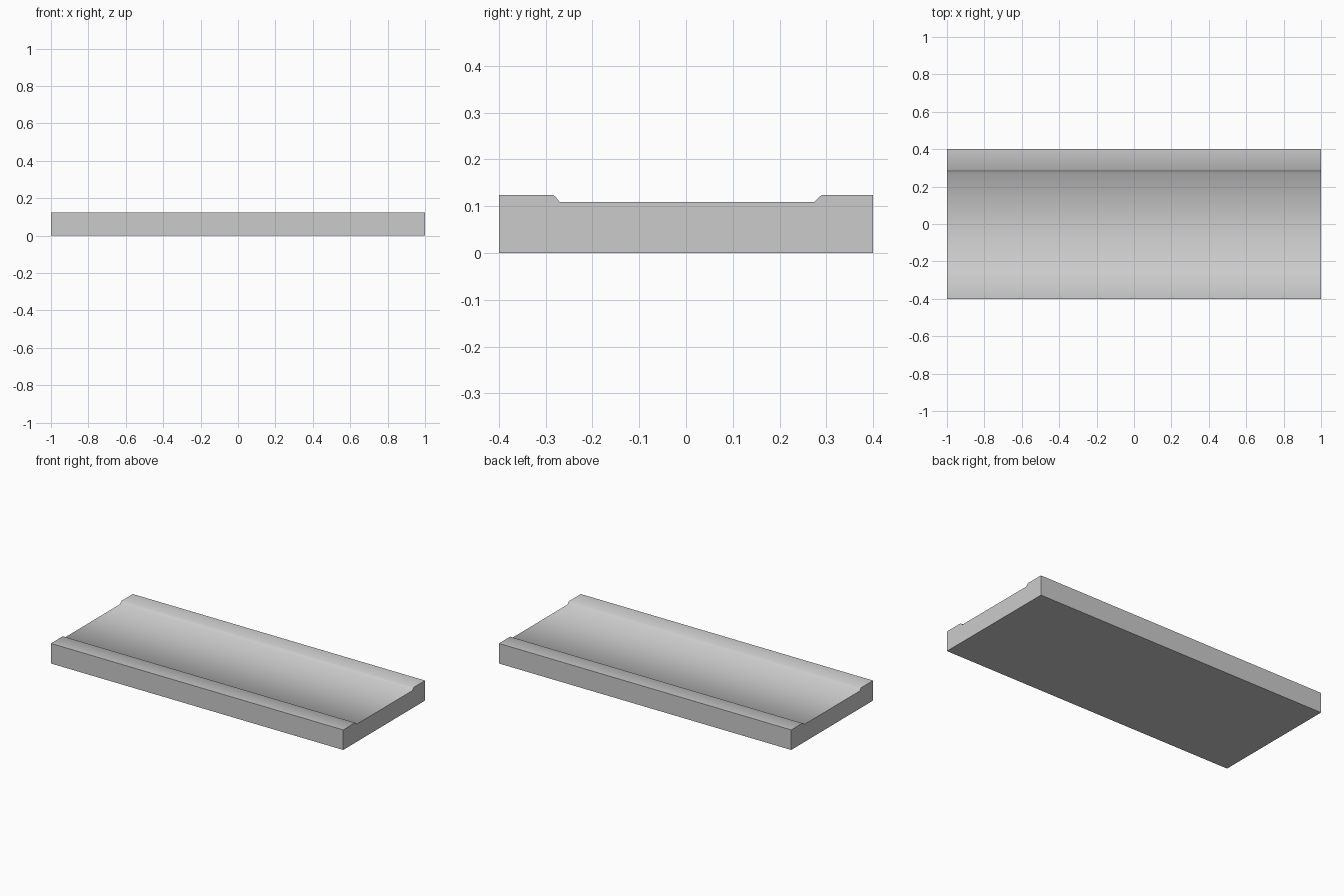
import bpy, bmesh, math

if "Cube" in bpy.data.objects:
    bpy.data.objects.remove(bpy.data.objects["Cube"])

# Cross-section in (y, z): slab with a shallow channel between two raised rims
profile = [
    (-0.40, 0.0), (0.40, 0.0), (0.40, 0.124), (0.291, 0.124),
    (0.285, 0.120), (0.274, 0.109), (-0.270, 0.109),
    (-0.279, 0.120), (-0.284, 0.124), (-0.40, 0.124),
]

# Extrude the cross-section along the length
bm = bmesh.new()
end = bm.faces.new([bm.verts.new((-1.0, y, z)) for y, z in profile])
result = bmesh.ops.extrude_face_region(bm, geom=[end], use_keep_orig=True)
moved = [v for v in result["geom"] if isinstance(v, bmesh.types.BMVert)]
bmesh.ops.translate(bm, verts=moved, vec=(2.0, 0, 0))
bmesh.ops.recalc_face_normals(bm, faces=bm.faces)

mesh = bpy.data.meshes.new("channelled_slab")
bm.to_mesh(mesh)
bm.free()
slab = bpy.data.objects.new("channelled_slab", mesh)
bpy.context.collection.objects.link(slab)

# Soft shading across the channel slopes, sharp outer edges
bpy.context.view_layer.objects.active = slab
slab.select_set(True)
bpy.ops.object.shade_smooth_by_angle(angle=math.radians(55))
